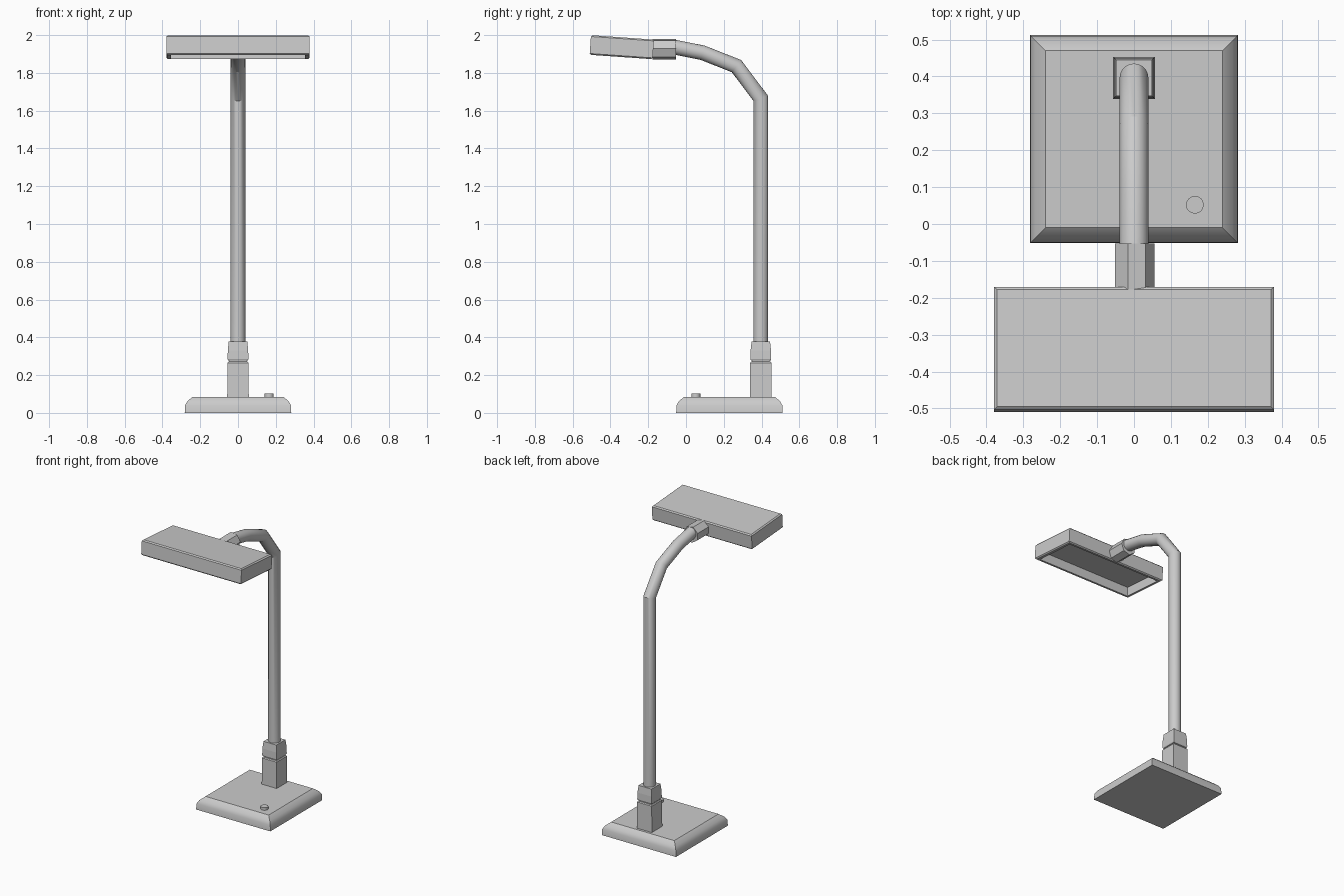
import bpy, bmesh
from math import sin, cos, pi, radians, atan2
from mathutils import Vector, Matrix

if "Cube" in bpy.data.objects:
    bpy.data.objects.remove(bpy.data.objects["Cube"])


def finish(name, bm, smooth=None, bevel=0):
    bmesh.ops.recalc_face_normals(bm, faces=bm.faces)
    me = bpy.data.meshes.new(name)
    bm.to_mesh(me)
    bm.free()
    ob = bpy.data.objects.new(name, me)
    bpy.context.collection.objects.link(ob)
    bpy.ops.object.select_all(action='DESELECT')
    ob.select_set(True)
    bpy.context.view_layer.objects.active = ob
    if smooth:
        bpy.ops.object.shade_smooth_by_angle(angle=radians(smooth))
    if bevel:
        m = ob.modifiers.new("soft_edges", 'BEVEL')
        m.width, m.segments = bevel, 1
        m.limit_method = 'ANGLE'
    return ob


def loft(name, rings, **kw):
    """Skin a list of equal-length point rings and cap both ends."""
    bm = bmesh.new()
    loops = [[bm.verts.new(p) for p in r] for r in rings]
    n = len(loops[0])
    for a, b in zip(loops, loops[1:]):
        for i in range(n):
            j = (i + 1) % n
            bm.faces.new((a[i], a[j], b[j], b[i]))
    bm.faces.new(loops[0])
    bm.faces.new(loops[-1])
    return finish(name, bm, **kw)


def rect(hx, hy, z, cy=0):
    return [Vector((sx * hx, cy + sy * hy, z))
            for sx, sy in ((-1, -1), (1, -1), (1, 1), (-1, 1))]


def circle(r, n, start=0):
    return [(r * cos(start + 2 * pi * i / n), r * sin(start + 2 * pi * i / n))
            for i in range(n)]


# Base plate with rolled-over rim
loft("base", [rect(h, h, z, 0.23) for h, z in
              ((0.282, 0), (0.28, 0.04), (0.268, 0.062), (0.24, 0.085))], smooth=35)

# Power button
loft("button", [[(0.165 + x, 0.052 + y, z) for x, y in circle(0.024, 16)]
                for z in (0.08, 0.103)], smooth=35)

# Stem socket: lower block, joint and tapered upper block
SY = 0.396
loft("lower_socket", [rect(h, h, z, SY) for h, z in
                      ((0.057, 0.085), (0.056, 0.265), (0.051, 0.271))])
loft("socket_joint", [rect(0.047, 0.047, z, SY) for z in (0.268, 0.284)])
loft("upper_socket", [rect(h, h, z, SY) for h, z in
                      ((0.052, 0.277), (0.055, 0.284), (0.054, 0.33), (0.049, 0.378))])

# Bent pole: mitred rings along a path in the y-z plane
path = [Vector((0, y, z)) for y, z in
        ((SY, 0.37), (SY, 1.665), (0.267, 1.836), (0.087, 1.907), (-0.06, 1.936))]
rings = []
for i, p in enumerate(path):
    d_in = (p - path[max(i - 1, 0)]).normalized()
    d_out = (path[min(i + 1, len(path) - 1)] - p).normalized()
    t = (d_in + d_out).normalized()
    side = Vector((1, 0, 0)).cross(t)
    mitre = 1 / max(t.dot(d_in), t.dot(d_out))
    rings.append([p + Vector((x, 0, 0)) + side * y * mitre
                  for x, y in circle(0.039, 20)])
loft("pole", rings, smooth=30)

# Seven-sided connector between pole and head
loft("connector", [[(x, y, 1.925 + z) for x, z in circle(0.056, 7, radians(4))]
                   for y in (-0.053, -0.178)])

# Lamp head: tilted shade, open underneath with a recessed light panel
head = loft("lamp_head", [
    rect(0.355, 0.145, 0.008),
    rect(0.355, 0.145, -0.052),
    rect(0.372, 0.160, -0.052),
    rect(0.379, 0.167, -0.045),
    rect(0.379, 0.167, 0.045),
    rect(0.371, 0.159, 0.052)])
head.matrix_world = Matrix.Translation((0, -0.340, 1.936)) @ Matrix.Rotation(radians(-4), 4, 'X')
